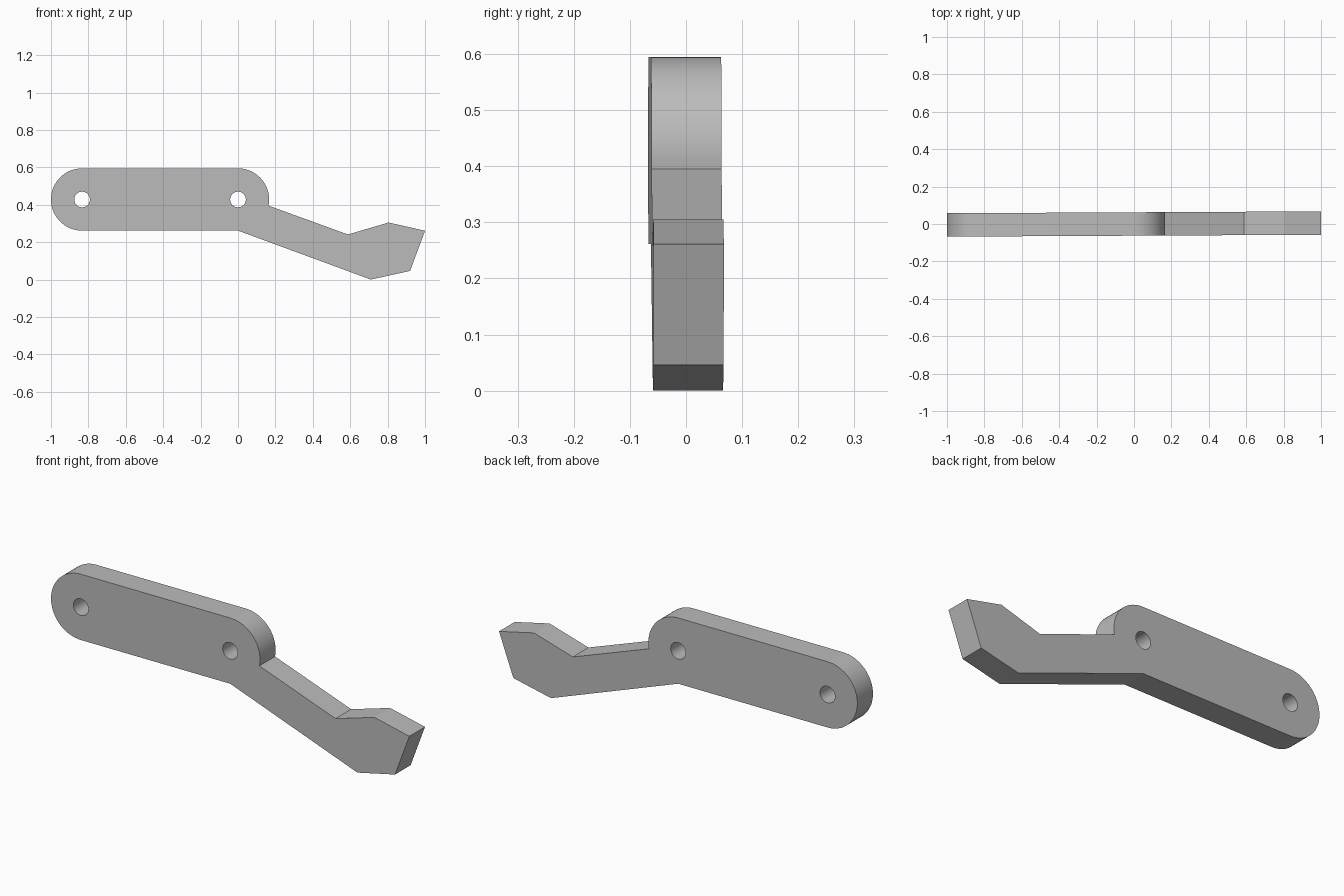
import bpy, bmesh, math

cube = bpy.data.objects.get("Cube")
if cube:
    bpy.data.objects.remove(cube, do_unlink=True)

THICKNESS, SKEW = 0.125, 0.005
AXIS_Z, RADIUS, HOLE_RADIUS = 0.428, 0.1665, 0.042
PIVOTS = (-0.8335, 0.0)


def arc(cx, radius, start, end, steps):
    """Points on an arc in the XZ plane, angles in degrees."""
    angles = [math.radians(start + (end - start) * i / steps) for i in range(steps + 1)]
    return [(cx + radius * math.cos(a), AXIS_Z + radius * math.sin(a)) for a in angles]


# Rounded bar running into the bent arm and its angular tip
outline = arc(PIVOTS[0], RADIUS, 90, 270, 32)
outline += [(0, 0.2615), (0.71, 0), (0.92, 0.046), (1, 0.261), (0.805, 0.305), (0.588, 0.241)]
outline += arc(PIVOTS[1], RADIUS, -11.4, 90, 20)

# Outline and pivot holes are filled as one flat face, then thickened
loops = [outline] + [arc(cx, HOLE_RADIUS, 0, 360, 32)[:-1] for cx in PIVOTS]
bm = bmesh.new()
for loop in loops:
    verts = [bm.verts.new((x, SKEW * x - THICKNESS / 2, z)) for x, z in loop]
    for i, v in enumerate(verts):
        bm.edges.new((v, verts[i - 1]))
bmesh.ops.triangle_fill(bm, use_beauty=True, edges=bm.edges[:], normal=(0, -1, 0))
extruded = bmesh.ops.extrude_face_region(bm, geom=bm.faces[:], use_keep_orig=True)
moved = [g for g in extruded["geom"] if isinstance(g, bmesh.types.BMVert)]
bmesh.ops.translate(bm, verts=moved, vec=(0, THICKNESS, 0))
bmesh.ops.recalc_face_normals(bm, faces=bm.faces[:])

mesh = bpy.data.meshes.new("lever_arm")
bm.to_mesh(mesh)
bm.free()
lever = bpy.data.objects.new("lever_arm", mesh)
bpy.context.collection.objects.link(lever)

# Plain grey material
grey = bpy.data.materials.new("plain_grey")
grey.use_nodes = True
colour = (0.5, 0.5, 0.5, 1)
grey.diffuse_color = colour
grey.node_tree.nodes["Principled BSDF"].inputs["Base Color"].default_value = colour
mesh.materials.append(grey)

# Smooth the round ends and holes, keep the corners sharp
bpy.ops.object.select_all(action="DESELECT")
lever.select_set(True)
bpy.context.view_layer.objects.active = lever
bpy.ops.object.shade_smooth_by_angle(angle=math.radians(15))
